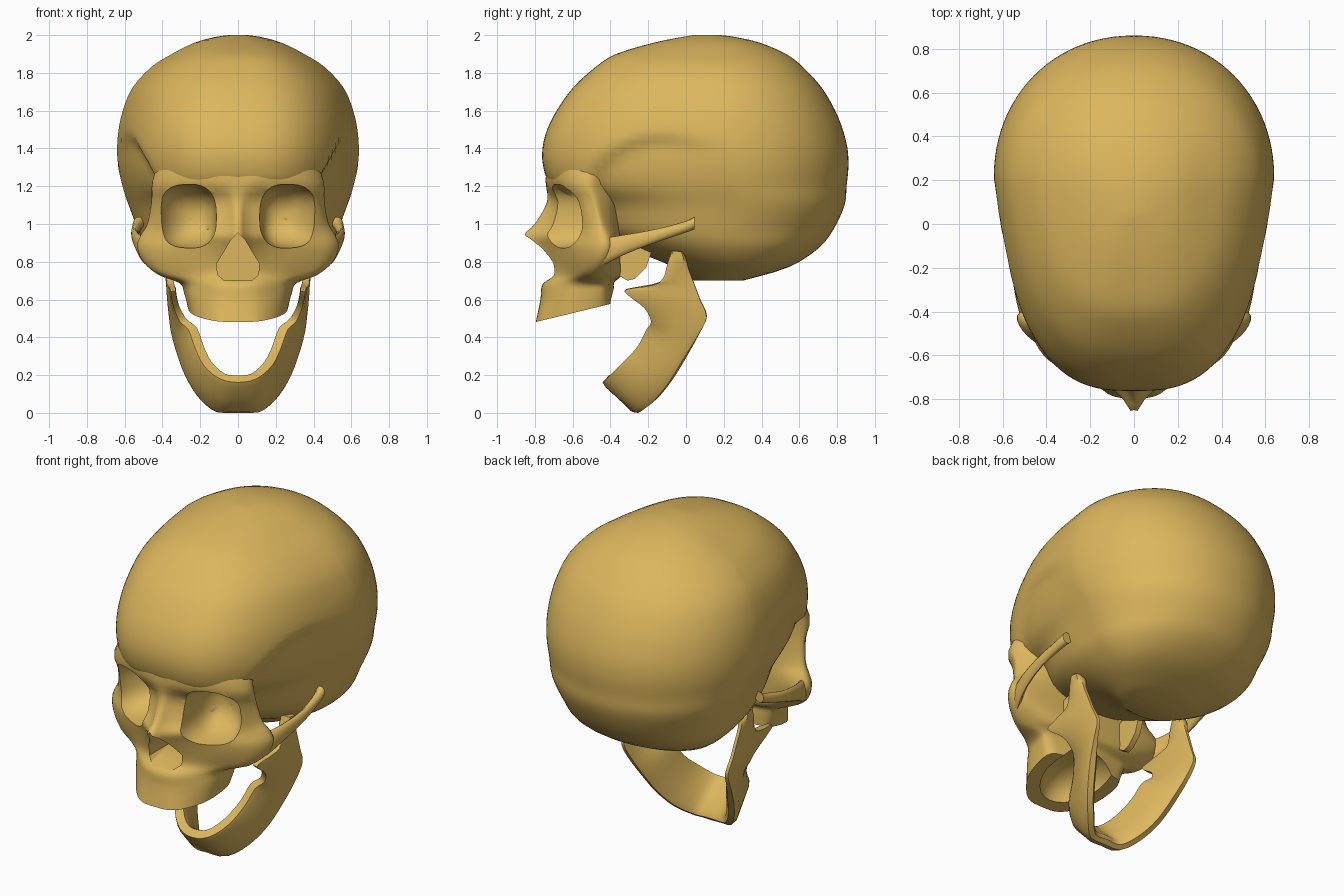
import bpy, bmesh
from math import sin, cos, pi
from mathutils import Vector as V

if "Cube" in bpy.data.objects:
    bpy.data.objects.remove(bpy.data.objects["Cube"])

bone = bpy.data.materials.new("bone")
bone.diffuse_color = (0.72, 0.47, 0.11, 1)
bone.use_nodes = True
bone.node_tree.nodes["Principled BSDF"].inputs["Base Color"].default_value = bone.diffuse_color


def spline(pts, n, closed=False):
    """Catmull-Rom curve through points of any dimension."""
    pts, m, out = [V(p) for p in pts], len(pts), []
    get = (lambda i: pts[i % m]) if closed else (lambda i: pts[min(max(i, 0), m - 1)])
    for i in range(m if closed else m - 1):
        a, b, c, d = (get(i + k) for k in (-1, 0, 1, 2))
        for k in range(n):
            t = k / n
            out.append((b * 2 + (c - a) * t + (a * 2 - b * 5 + c * 4 - d) * t ** 2
                        + (b * 3 - a - c * 3 + d) * t ** 3) * 0.5)
    if not closed:
        out.append(pts[-1])
    return out


def loft(name, rows):
    """Closed skin over rings of equal point count, ends closed by fans."""
    bm = bmesh.new()
    rings = [[bm.verts.new(p) for p in r] for r in rows]
    n = len(rings[0])
    for a, b in zip(rings, rings[1:]):
        for i in range(n):
            bm.faces.new((a[i], a[(i + 1) % n], b[(i + 1) % n], b[i]))
    for r in (rings[0], rings[-1]):
        c = bm.verts.new(sum((v.co for v in r), V((0, 0, 0))) / n)
        for i in range(n):
            bm.faces.new((r[i], r[(i + 1) % n], c))
    bmesh.ops.recalc_face_normals(bm, faces=bm.faces)
    me = bpy.data.meshes.new(name)
    bm.to_mesh(me)
    bm.free()
    ob = bpy.data.objects.new(name, me)
    bpy.context.collection.objects.link(ob)
    me.materials.append(bone)
    return ob


def activate(ob):
    bpy.ops.object.select_all(action='DESELECT')
    ob.select_set(True)
    bpy.context.view_layer.objects.active = ob


def power(v, e):
    return (1 if v >= 0 else -1) * abs(v) ** e


def flip(p, s):
    return (p[0] * s, p[1], p[2])


# cranium: egg-shaped rings (height, front y, back y, half width)
levels = [(.70, .04, .30, .20), (.77, -.06, .54, .37), (.87, -.30, .70, .48),
          (.97, -.50, .78, .53), (1.1, -.56, .84, .58), (1.2, -.71, .85, .615),
          (1.3, -.755, .86, .635), (1.4, -.76, .855, .64), (1.5, -.735, .83, .632),
          (1.6, -.685, .79, .61), (1.72, -.60, .72, .56), (1.83, -.48, .62, .46),
          (1.9, -.37, .53, .35), (1.96, -.17, .39, .23), (1.99, -.02, .26, .12),
          (2.0, .04, .18, .05)]
rows = []
for z, yf, yb, w in spline(levels, 3):
    yc, ring = yf + .6 * (yb - yf), []
    # blunt tapering forehead, rounder low down
    blunt = min(max((z - .95) / .25, 0), 1)
    for i in range(96):
        a = 2 * pi * i / 96
        e = .96 if cos(a) > 0 else .96 - .26 * blunt
        c = power(cos(a), e)
        x = w * power(sin(a), e) * (1 - .17 * blunt * max(0, -c))
        y = yc + c * (yb - yc if c > 0 else yc - yf)
        # temple hollow, fading to the rear
        r = (((y + .12) / .43) ** 2 + ((max(z, 1.12) - 1.12) / .36) ** 2) ** .5
        k = min(max((1 - r) / .16, 0), 1) * min(max((z - .8) / .2, 0), 1)
        dent = .05 * k * max(0, 1 - (y + .5) / .9)
        x -= dent * min(1, abs(x) / .3) * (1 if x > 0 else -1)
        ring.append((x, y, z))
    rows.append(ring)
cranium = loft("cranium", rows)

# face: half sections (z, midline y, then x,y of nose side, orbit rim, cheek, cheek back)
sections = [
    (1.40, -.72, .13, -.70, .31, -.62, .38, -.50, .38, -.42),
    (1.23, -.742, .13, -.735, .35, -.65, .445, -.55, .43, -.47),
    (1.12, -.735, .09, -.69, .37, -.59, .447, -.51, .44, -.455),
    (1.0, -.80, .085, -.72, .38, -.565, .47, -.48, .46, -.43),
    (.94, -.86, .085, -.765, .38, -.57, .495, -.48, .50, -.41),
    (.88, -.83, .10, -.735, .39, -.58, .51, -.485, .52, -.40),
    (.80, -.74, .12, -.70, .37, -.58, .48, -.50, .49, -.42),
    (.73, -.70, .12, -.695, .31, -.59, .40, -.53, .41, -.46),
    (.68, -.76, .12, -.735, .25, -.62, .30, -.51, .30, -.43),
    (.60, -.77, .12, -.745, .24, -.64, .28, -.51, .275, -.43),
    (.48, -.795, .12, -.775, .225, -.66, .262, -.53, .25, -.43)]
rows = []
for z, mid, *c in sections:
    back = -.36 if z > .7 else -.40
    half = [(c[i], c[i + 1]) for i in range(0, 8, 2)] + [(.66 * c[6], back)]
    loop = [(0, mid)] + half + [(0, back + .02)] + [(-x, y) for x, y in reversed(half)]
    s = max(0, (.7 - z) * 1.1)
    rows.append(spline([(x, y, z + s * (y + .8)) for x, y in loop], 4, True))
columns = [spline(col, 3) for col in zip(*rows)]
face = loft("face", list(zip(*columns)))

# cutters: eye sockets, nose opening, palate
cutters = []
sockets = [(-.98, .274, .162, .175), (-.70, .272, .158, .172), (-.58, .268, .15, .162),
           (-.52, .258, .135, .145), (-.47, .245, .108, .115), (-.435, .235, .07, .075),
           (-.42, .23, .03, .03)]
for s in (1, -1):
    rows = []
    for y, cx, w, h in sockets:
        rows.append([(s * (cx + w * power(cos(a), .75)), y, 1.04 + h * power(sin(a), .75))
                     for a in [2 * pi * i / 36 for i in range(36)]])
    cutters.append(loft("eye_socket_cutter", rows))
pear = [(.035, .92), (.07, .86), (.113, .79), (.108, .73), (.07, .70)]
outline = [(0, .955)] + pear + [(-x, z) for x, z in reversed(pear)]
cutters.append(loft("nose_cutter", [[(x, y, z) for x, z in outline] for y in (-1, -.5)]))
rows = []
for j in range(1, 12):
    b = pi * j / 12
    rows.append([(.2 * sin(b) * cos(a), -.46 + .27 * sin(b) * sin(a), .50 + .17 * cos(b))
                 for a in [2 * pi * i / 28 for i in range(28)]])
cutters.append(loft("palate_cutter", rows))

for ob in (cranium, face):
    activate(ob)
    for c in cutters:
        m = ob.modifiers.new("cut", 'BOOLEAN')
        m.operation, m.solver, m.object = 'DIFFERENCE', 'EXACT', c
        bpy.ops.object.modifier_apply(modifier=m.name)
for c in cutters:
    bpy.data.objects.remove(c)

parts = [cranium, face]

# cheek arches and the bone plates behind the upper jaw
arch = [(.44, -.49, .83, .03, .075), (.485, -.43, .855, .03, .07), (.525, -.31, .895, .02, .05),
        (.545, -.15, .94, .02, .035), (.535, 0, .985, .026, .03), (.525, .045, 1.005, .03, .033)]
plate = [(-.38, .88), (-.36, .73), (-.31, .70), (-.27, .71), (-.21, .77), (-.18, .86), (-.2, .93)]
for s, side in ((1, "left"), (-1, "right")):
    rows = [[(s * (x + w * cos(a)), y, z + h * sin(a)) for a in [2 * pi * i / 12 for i in range(12)]]
            for x, y, z, w, h in spline(arch, 3)]
    parts.append(loft("cheek_arch_" + side, rows))
    parts.append(loft("jaw_plate_" + side, [[(s * x, y, z) for y, z in plate] for x in (.185, .22)]))

# lower jaw: stations of outer edge, inner edge and half thickness, chin to joint
half = [((.10, -.235, .012), (.085, -.405, .195), .033), ((.18, -.16, .07), (.16, -.34, .26), .034),
        ((.25, -.08, .17), (.205, -.25, .35), .034), ((.30, 0, .30), (.24, -.20, .445), .034),
        ((.335, .07, .42), (.29, -.18, .49), .026), ((.35, .11, .51), (.325, -.22, .56), .02),
        ((.36, .075, .60), (.34, -.30, .62), .018), ((.365, .045, .68), (.345, -.315, .655), .018),
        ((.37, .015, .76), (.36, -.14, .69), .02), ((.37, 0, .82), (.365, -.095, .80), .032),
        ((.37, -.02, .855), (.37, -.075, .86), .03)]
stations = ([flip(o, -1) + flip(i, -1) + (t,) for o, i, t in reversed(half)]
            + [(0, -.24, .01, 0, -.425, .18, .033)]
            + [o + i + (t,) for o, i, t in half])
st = spline(stations, 3)
section = [(0, .5), (.12, 1), (.5, 1), (.88, 1), (1, .75), (1, -.75), (.88, -1), (.5, -1), (.12, -1), (0, -.5)]
mids = [(V(p[:3]) + V(p[3:6])) / 2 for p in st]
rows = []
for k, p in enumerate(st):
    o, across = V(p[:3]), V(p[3:6]) - V(p[:3])
    tangent = mids[min(k + 1, len(st) - 1)] - mids[max(k - 1, 0)]
    n = tangent.cross(across).normalized() * p[6]
    rows.append([o + across * u + n * v for u, v in section])
jaw = loft("lower_jaw", rows)
for v in jaw.data.vertices:
    v.co.z = max(v.co.z, 0)
parts.append(jaw)

for ob in parts:
    activate(ob)
    bpy.ops.object.shade_smooth_by_angle(angle=0.95 if ob is cranium else 0.75)
